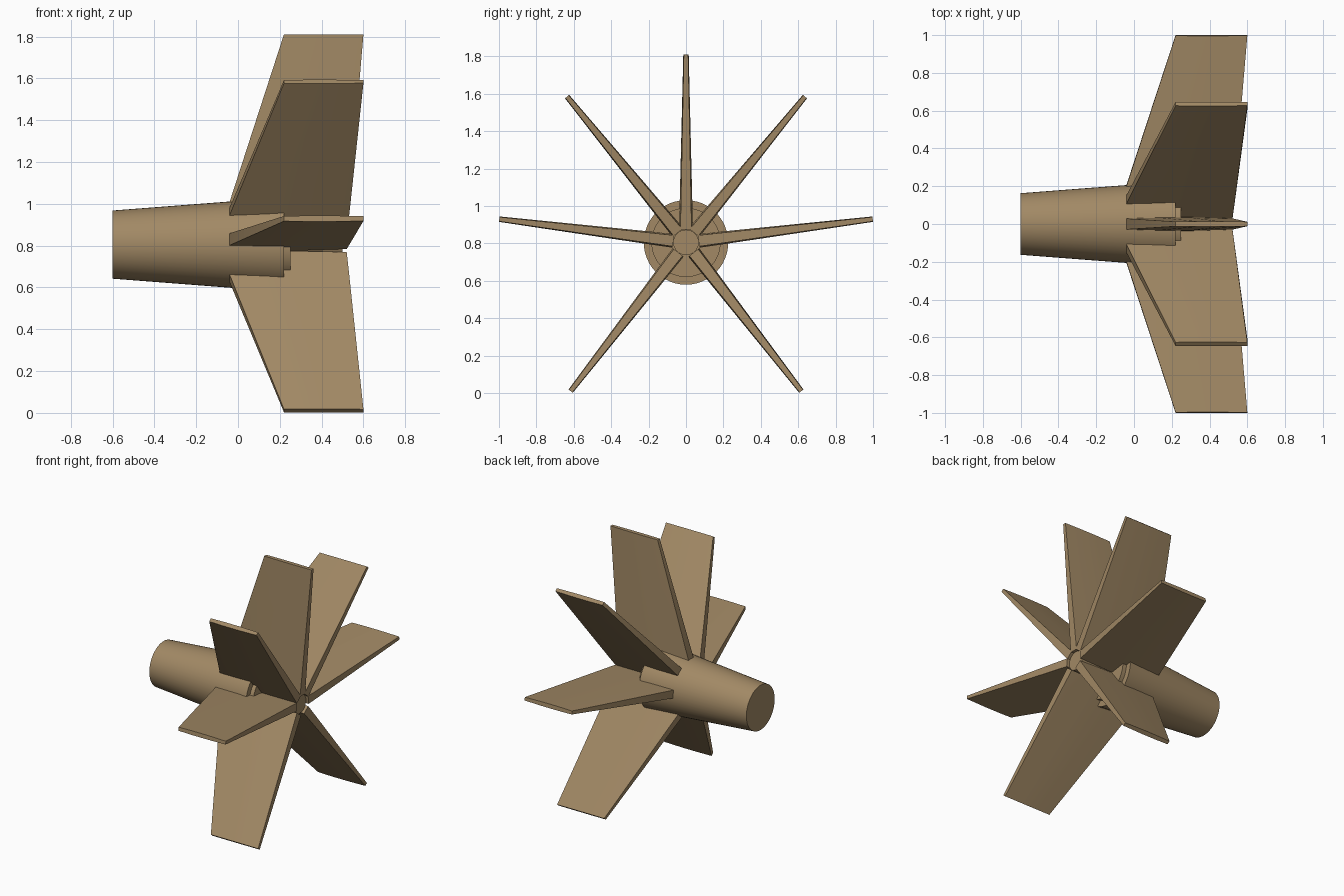
import bpy, bmesh, math
from mathutils import Matrix, Vector

if "Cube" in bpy.data.objects:
    bpy.data.objects.remove(bpy.data.objects["Cube"])

CZ = 0.805  # height of the long axis
mat = bpy.data.materials.new("tan_paint")
mat.diffuse_color = (0.36, 0.25, 0.13, 1)
mat.use_nodes = True
mat.node_tree.nodes["Principled BSDF"].inputs["Base Color"].default_value = mat.diffuse_color


def finish(name, bm, angle=30):
    bmesh.ops.recalc_face_normals(bm, faces=bm.faces)
    me = bpy.data.meshes.new(name)
    bm.to_mesh(me)
    bm.free()
    me.materials.append(mat)
    ob = bpy.data.objects.new(name, me)
    bpy.context.collection.objects.link(ob)
    bpy.ops.object.select_all(action='DESELECT')
    ob.select_set(True)
    bpy.context.view_layer.objects.active = ob
    bpy.ops.object.shade_smooth_by_angle(angle=math.radians(angle))
    return ob


def loft(bm, rings):
    """Skin closed rings of points and cap both ends."""
    loops = [[bm.verts.new(p) for p in ring] for ring in rings]
    n = len(loops[0])
    for a, b in zip(loops, loops[1:]):
        for i in range(n):
            bm.faces.new((a[i], a[(i + 1) % n], b[(i + 1) % n], b[i]))
    bm.faces.new(loops[0])
    bm.faces.new(loops[-1])


def turned(name, profile, n=48):
    """Solid of revolution about the x axis from (x, radius) pairs."""
    bm = bmesh.new()
    loft(bm, [[(x, r * math.cos(2 * math.pi * i / n),
                CZ + r * math.sin(2 * math.pi * i / n)) for i in range(n)]
              for x, r in profile])
    return finish(name, bm)


# tapered body with a stepped rear end, and the slim core where fins meet
turned("body", [(-0.6, 0.163), (0.22, 0.226), (0.22, 0.185), (0.25, 0.185)])
turned("core", [(0.2, 0.068), (0.5, 0.068)], 24)


def fin(name, degrees):
    # stations: radius, leading x, trailing x, half thickness
    stations = [(0.068, -0.04, 0.52, 0.037), (0.205, -0.04, 0.532, 0.034),
                (1.006, 0.22, 0.60, 0.0145)]
    section = [(0, 0.85), (0.3, 1), (0.6, 1), (1, 0.8)]
    section += [(u, -t) for u, t in reversed(section)]
    a = math.radians(degrees)
    out = Vector((0, math.cos(a), math.sin(a)))
    side = Vector((0, -math.sin(a), math.cos(a)))
    bm = bmesh.new()
    loft(bm, [[Vector((x0 + (x1 - x0) * u, 0, CZ)) + out * r + side * h * t
               for u, t in section] for r, x0, x1, h in stations])
    return finish(name, bm)


# one upright fin and three mirrored pairs
fin("fin_top", 90)
for label, deg in (("upper", 50.8), ("middle", 7.1), ("lower", -52.2)):
    fin("fin_" + label + "_right", deg)
    fin("fin_" + label + "_left", 180 - deg)
